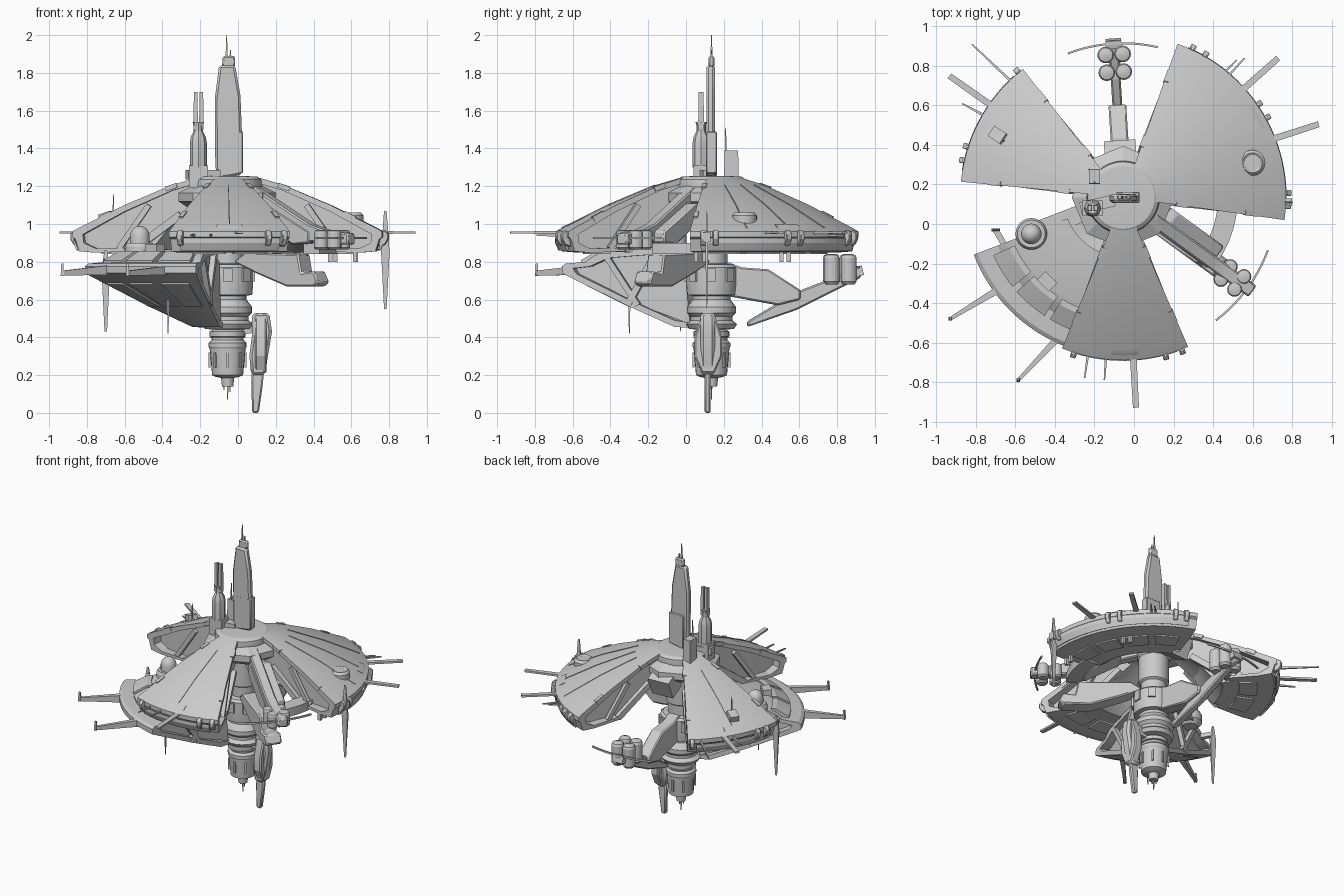
import bpy, bmesh
from math import radians, cos, sin, pi, ceil
from mathutils import Vector

CX, CY = -0.055, 0.135          # station axis


def pol(a, r, z, t=0.0):
    """Point at angle a (deg), radius r, height z, shifted sideways by t."""
    c, s = cos(radians(a)), sin(radians(a))
    return Vector((CX + r * c - t * s, CY + r * s + t * c, z))


def make(name, verts, faces):
    me = bpy.data.meshes.new(name)
    me.from_pydata([tuple(v) for v in verts], [], faces)
    bm = bmesh.new()
    bm.from_mesh(me)
    bmesh.ops.recalc_face_normals(bm, faces=bm.faces)
    bm.to_mesh(me)
    bm.free()
    ob = bpy.data.objects.new(name, me)
    bpy.context.collection.objects.link(ob)
    return ob


def sector(name, prof, a0, a1, step=3):
    """Closed (r, z) profile swept from a0 to a1."""
    n, m = max(1, ceil((a1 - a0) / step)), len(prof)
    v = [pol(a0 + (a1 - a0) * i / n, r, z) for i in range(n + 1) for r, z in prof]
    f = [(i * m + j, i * m + (j + 1) % m, (i + 1) * m + (j + 1) % m, (i + 1) * m + j)
         for i in range(n) for j in range(m)]
    f += [tuple(range(m)), tuple(range(n * m, n * m + m))]
    return make(name, v, f)


def lathe(name, prof, x=CX, y=CY, n=24):
    """Open (r, z) profile turned about a vertical line, with flat caps."""
    m = len(prof)
    v = [(x + r * cos(2 * pi * i / n), y + r * sin(2 * pi * i / n), z)
         for r, z in prof for i in range(n)]
    f = [(j * n + i, j * n + (i + 1) % n, (j + 1) * n + (i + 1) % n, (j + 1) * n + i)
         for j in range(m - 1) for i in range(n)]
    f += [tuple(range(n)), tuple(range((m - 1) * n, m * n))]
    return make(name, v, f)


def prism(name, poly, a, thick, t=0.0, bevel=0.008):
    """(r, z) outline in the radial plane at angle a, given thickness."""
    m = len(poly)
    v = [pol(a, r, z, t + s * thick / 2) for s in (-1, 1) for r, z in poly]
    f = [(j, (j + 1) % m, m + (j + 1) % m, m + j) for j in range(m)]
    ob = make(name, v, f + [tuple(range(m)), tuple(range(m, 2 * m))])
    if bevel:
        b = ob.modifiers.new("bevel", 'BEVEL')
        b.width, b.segments = bevel, 1
    return ob


def beam(name, p0, p1, w, h, taper=1.0):
    p0, p1 = Vector(p0), Vector(p1)
    d = (p1 - p0).normalized()
    side = d.cross(Vector((0, 0, 1)))
    side = side.normalized() if side.length > 1e-4 else Vector((1, 0, 0))
    up = side.cross(d)
    v = [p + side * sx * w / 2 * k + up * sy * h / 2 * k for p, k in ((p0, 1), (p1, taper))
         for sx, sy in ((-1, -1), (1, -1), (1, 1), (-1, 1))]
    return make(name, v, [(0, 1, 2, 3), (4, 5, 6, 7)] +
                [(i, (i + 1) % 4, 4 + (i + 1) % 4, 4 + i) for i in range(4)])


# core column, hub cap and lower pod
lathe("core_column", [(.1, .4), (.07, .41), (.07, .44), (.12, .445), (.135, .47), (.11, .49),
                      (.11, .51), (.13, .53), (.13, .56), (.1, .6), (.1, .62), (.13, .625),
                      (.135, .68), (.135, .77), (.12, .785), (.085, .79), (.085, .86), (.1, .87),
                      (.1, 1.05), (.15, 1.12)])
lathe("hub_cap", [(.17, 1.1), (.185, 1.2), (.18, 1.235), (.16, 1.25), (.08, 1.255)], n=32)
lathe("hub_block", [(.2, 1.08), (.26, 1.12), (.26, 1.165), (.19, 1.2)], n=8)
lathe("lower_pod", [(.03, .14), (.035, .185), (.06, .19), (.082, .2), (.095, .34), (.1, .35), (.1, .37),
                    (.085, .385), (.085, .4), (.095, .405), (.095, .43), (.06, .45)])
for dx, z in ((0, .07), (-.02, .12), (.012, .11)):
    beam("pod_needle", (CX + dx, CY, .2), (CX + dx, CY, z), .012, .012, .4)
for a in range(0, 360, 45):
    beam("core_plate", pol(a, .13, .73), pol(a, .145, .73), .05, .07)
    beam("pod_plate", pol(a, .09, .28), pol(a, .1, .28), .012, .08)

# upper saucer wings: shell, recessed core, ribs
SHELL = [(.15, 1.25), (.3, 1.205), (.55, 1.1), (.8, .975), (.825, .96), (.825, .93), (.81, .92),
         (.79, .855), (.7, .848), (.5, .855), (.5, .875), (.7, .87), (.765, .9), (.77, .945),
         (.55, 1.065), (.3, 1.175), (.15, 1.22)]
FILL = [(.12, 1.23), (.3, 1.19), (.55, 1.08), (.78, .95), (.77, .88), (.7, .86), (.45, .85),
        (.38, .9), (.3, 1.0), (.12, 1.1)]
SEAM = [(.3, 1.2), (.55, 1.095), (.79, .97), (.79, .984), (.55, 1.104), (.3, 1.209)]
for a0, a1 in ((-8, 70.5), (128, 174.5), (248, 293.5)):
    sector("upper_wing_shell", SHELL, a0, a1)
    sector("upper_wing_core", FILL, a0 + 5, a1 - 5)
    sector("rim_trim", [(.8, .865), (.828, .925), (.828, .9), (.81, .86)], a0 + 4, a1 - 4)
    for a in (a0 + 1.6, a1 - 1.6):
        beam("wing_edge_rib", pol(a, .25, 1.05), pol(a, .5, .865), .03, .04)
        beam("wing_edge_strut", pol(a, .42, 1.1), pol(a, .58, .87), .025, .03)
    for a in (a0 + .8, a1 - .8):
        beam("roof_clamp", pol(a, .62, 1.055), pol(a, .68, 1.025), .025, .03)
        beam("roof_clamp", pol(a, .27, 1.205), pol(a, .33, 1.185), .025, .025)
    n = round((a1 - a0) / 22)
    w = (a1 - a0 - 8) / n
    for i in range(n):                       # underside frames and roof seams
        s = a0 + 4 + i * w
        sector("belly_panel", [(.56, .86), (.68, .86), (.68, .84), (.56, .842)], s + 2, s + w - 2)
        if i:
            sector("roof_seam", SEAM, s - .25, s + .25)
    mid = (a0 + a1) / 2
    sector("rim_hatch", [(.76, .98), (.76, .999), (.79, .985), (.81, .965)], mid - 5, mid + 5)

# rim thruster claws
for a in (65, 60, 34.5, 29, 1.5, -3, 130, 162, 167, 252.5, 285, 291):
    prism("rim_claw", [(.815, .955), (.83, .968), (.852, .95), (.852, .92), (.835, .89), (.8, .88)],
          a, .03, bevel=.004)
for a in (37, 33, -7, -3):
    beam("rim_foot", pol(a, .68, .87), pol(a, .68, .8), .022, .022)

# lower bowl wing
BOWL = [(.3, .87), (.58, .855), (.64, .83), (.68, .8), (.79, .79), (.81, .775), (.81, .74), (.76, .715),
        (.45, .565), (.2, .455), (.1, .45), (.1, .475), (.2, .49), (.45, .6), (.73, .735), (.75, .765),
        (.66, .775), (.56, .82), (.3, .84)]
sector("lower_wing_shell", BOWL, 201, 258)
sector("lower_wing_core", [(.15, .8), (.3, .86), (.56, .83), (.75, .77), (.74, .73), (.45, .59),
                           (.12, .47)], 206, 253)
for i in range(3):
    s = 204 + i * 17.5
    sector("lower_bay_pad", [(.6, .83), (.6, .857), (.63, .857), (.72, .808), (.72, .785)], s, s + 15)
    sector("lower_belly_panel", [(.45, .57), (.7, .69), (.705, .68), (.455, .56)], s + 1, s + 14)
for a in (202.5, 256.5):
    beam("lower_wing_rib", pol(a, .3, .85), pol(a, .45, .58), .03, .035)
    beam("lower_wing_rib", pol(a, .58, .84), pol(a, .4, .57), .03, .03)
beam("deck_box", (-.47, -.26, .87), (-.41, -.32, .87), .06, .05)
for x0, y0, x1, y1 in ((-.70, -.34, -.93, -.48), (-.36, -.55, -.585, -.79)):
    beam("landing_boom", (x0, y0, .755), (x1, y1, .74), .035, .05, .5)
    beam("boom_tip", (x1, y1, .725), (x1, y1, .79), .018, .018, .6)

# observation dome between the left wings
lathe("observation_dome", [(.05, .8), (.08, .83), (.08, .88), (.07, .9), (.052, .9), (.052, .94)] +
      [(.05 * cos(t), .94 + .05 * sin(t)) for t in (.3, .6, .9, 1.2, 1.5)], -.52, -.05)
beam("dome_arm", pol(201, .08, .83), pol(201, .5, .84), .09, .05)

# back arm with four tanks
prism("back_arm_body", [(.08, .8), (.16, .77), (.3, .76), (.47, .65), (.47, .6), (.35, .57), (.08, .62)],
      93.6, .09)
prism("back_arm_beam", [(.19, .455), (.45, .545), (.79, .715), (.8, .775), (.77, .765), (.45, .64),
                        (.19, .485)], 93.6, .05)
beam("back_hub_block", pol(93.6, .15, 1.1), pol(93.6, .26, 1.05), .16, .14)
TANK = [(.03, 0), (.042, .015), (.042, .14), (.036, .155), (.015, .162)]
for r in (.635, .725):
    for t in (-.043, .043):
        p = pol(93.6, r, .68, t)
        lathe("back_tank", [(q, p.z + z) for q, z in TANK], p.x, p.y, 16)
beam("tank_tray", pol(93.6, .6, .69), pol(93.6, .75, .715), .06, .03)
beam("back_arm_tip", pol(93.6, .76, .745), pol(93.6, .8, .755), .08, .05)

# right front arms: upper truss with tanks, lower hooked arm
prism("side_arm_upper", [(.1, 1.2), (.2, 1.19), (.55, 1.0), (.65, .97), (.81, .95), (.81, .89), (.5, .91),
                         (.3, 1.0), (.1, 1.06)], -36, .07)
prism("side_arm_cover", [(.22, 1.1), (.27, 1.11), (.56, .96), (.56, .9), (.45, .89), (.22, 1.02)],
      -36, .14, .03)
for r in (.645, .73):
    for t in (-.045, .035):
        p = pol(-36, r, .865, t)
        lathe("side_tank", [(q * .9, p.z + z * .64) for q, z in TANK], p.x, p.y, 16)
prism("side_arm_lower", [(.08, .8), (.15, .85), (.5, .84), (.52, .74), (.6, .75), (.63, .69),
                         (.6, .67), (.42, .67), (.22, .74)], -36, .11)
sector("side_ring", [(.48, .84), (.48, .9), (.58, .9), (.58, .84)], -33, 0)

# curved whisker antennas
for a0, a1, z in ((-53, -20, .92), (77, 111, .765)):
    sector("whisker_arc", [(.775, z), (.785, z), (.785, z + .012), (.775, z + .012)], a0, a1)

# main spire
prism("spire", [(-.045, 1.24), (-.065, 1.3), (-.068, 1.66), (-.045, 1.84), (.04, 1.84), (.068, 1.68),
                (.075, 1.5), (.075, 1.26)], 0, .045, -.005, .012)
prism("spire_panel", [(-.035, 1.25), (-.035, 1.49), (.082, 1.49), (.082, 1.27)], 0, .056, bevel=.005)
prism("spire_tip", [(-.03, 1.83), (-.025, 1.89), (.04, 1.89), (.04, 1.83)], 0, .03)
beam("spire_needle", (CX - .005, CY, 1.88), (CX - .005, CY, 2.0), .012, .012, .3)
beam("spire_needle", (CX + .015, CY, 1.88), (CX + .015, CY, 1.92), .01, .01, .5)

# twin comms tower
beam("tower_base", (-.21, .08, 1.19), (-.21, .08, 1.31), .1, .08)
beam("tower_foot", (-.27, .08, 1.26), (-.1, .12, 1.26), .06, .05)
lathe("tower_column", [(.045, 1.3), (.045, 1.43), (.04, 1.46), (.025, 1.49), (.025, 1.52), (.03, 1.54)],
      -.21, .08, 8)
for dx in (-.014, .016):
    beam("tower_prong", (-.21 + dx, .08, 1.5), (-.21 + dx, .08, 1.7), .024, .032, .8)
beam("sensor_box", (-.2, .24, 1.16), (-.2, .24, 1.39), .06, .08, .9)
beam("sensor_needle", (-.2, .21, 1.38), (-.2, .21, 1.51), .01, .01, .4)

# hanging fin beside the lower pod
prism("fin_body", [(.13, .53), (.22, .53), (.235, .43), (.21, .28), (.2, .2), (.125, .2), (.115, .3),
                   (.13, .42)], 0, .075, -.02, .015)
prism("fin_cheeks", [(-.05, .53), (.015, .53), (.055, .4), (.055, .3), (.015, .21), (-.05, .21),
                     (-.09, .3), (-.09, .4)], 90, .06, -.175)
prism("fin_blade", [(.13, .24), (.195, .24), (.185, .14), (.165, 0), (.13, 0), (.125, .16)], 0, .032, -.02)
beam("fin_strut", pol(0, .04, .44), pol(0, .18, .46), .06, .06)

# flat docking planks, needles and vertical blades
for x0, y0, x1, y1 in ((-.68, .57, -.935, .75), (.55, .68, .73, .84), (.67, .42, .935, .505),
                       (-.005, -.65, .01, -.93)):
    beam("docking_plank", (x0, y0, .955), (x1, y1, .955), .034, .014, .9)
for x0, y0, x1, y1 in ((-.62, .72, -.82, .91), (-.76, .55, -.87, .61), (.45, .72, .56, .84),
                       (.43, .74, .52, .83), (-.23, -.64, -.25, -.78), (-.14, -.65, -.15, -.79)):
    beam("rim_needle", (x0, y0, .94), (x1, y1, .94), .014, .014, .5)
for x, y, zt, zm, zb in ((.78, .11, 1.07, .85, .55), (-.7, -.03, .86, .76, .43)):
    beam("vertical_blade", (x, y, zm), (x, y, zt), .045, .014, .3)
    beam("vertical_blade", (x, y, zm), (x, y, zb), .045, .014, .3)
beam("blade_mount", (.72, .11, .93), (.8, .11, .93), .04, .05)
beam("blade_mount", (-.66, -.1, .8), (-.7, -.03, .8), .03, .03)
beam("belly_needle", (-.37, -.3, .6), (-.37, -.3, .42), .012, .012, .4)
beam("roof_needle", (-.66, .42, 1.0), (-.66, .42, 1.16), .01, .01, .4)

# roof details
lathe("roof_port", [(.065, .98), (.065, 1.045), (.05, 1.062), (.04, 1.055)], .6, .31, 24)
beam("roof_hatch", (-.72, .47, 1.03), (-.66, .43, 1.05), .06, .04)

# smooth curved faces, keep hard edges
for ob in bpy.context.scene.objects:
    ob.select_set(True)
    bpy.context.view_layer.objects.active = ob
bpy.ops.object.shade_smooth_by_angle(angle=radians(20))
